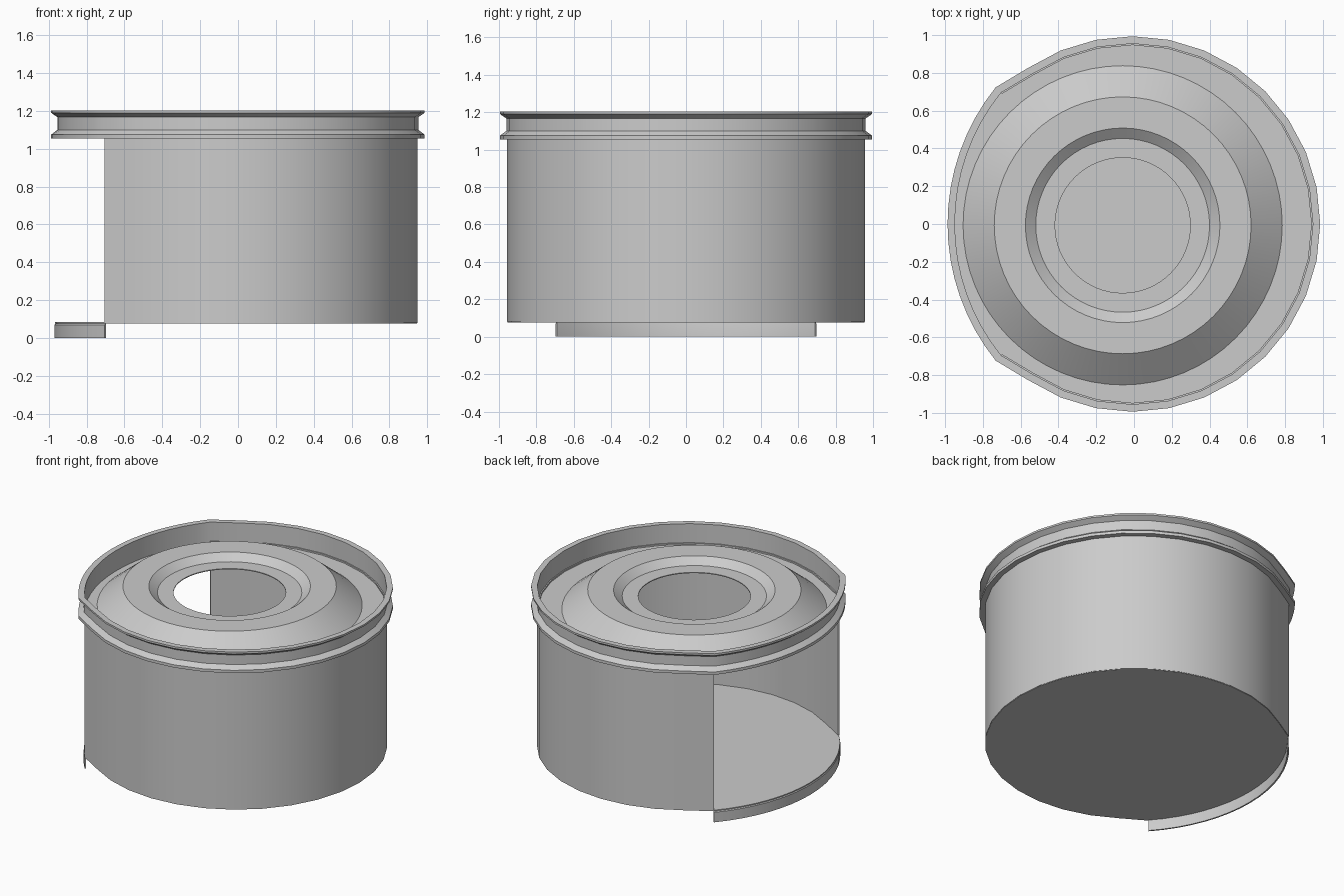
import bpy, bmesh
from math import pi, sin, cos, asin, radians

cube = bpy.data.objects.get("Cube")
if cube:
    bpy.data.objects.remove(cube, do_unlink=True)

CX = -0.008          # centre of the drum outline
SIDES = 32           # sides of the full circle
ARC = 16             # steps along the flatter arc over the opening

metal = bpy.data.materials.new("grey metal")
metal.use_nodes = True
metal.diffuse_color = (0.6, 0.6, 0.6, 1)
metal.node_tree.nodes["Principled BSDF"].inputs["Base Color"].default_value = (0.6, 0.6, 0.6, 1)


def drum_arc(r):
    """Three-quarter circle with its two end corners pulled outward."""
    n = SIDES * 3 // 8
    pts = []
    for i in range(-n, n + 1):
        a = 2 * pi * i / SIDES
        k = 1.03 * r if abs(i) == n else r
        pts.append((CX + k * cos(a), k * sin(a)))
    return pts


def opening_arc(r, bulge=0.985):
    """Flatter arc that joins the two corners on the open side."""
    h = 1.03 * r * sin(pi / 4)
    s = bulge * r - h
    rad = (h * h + s * s) / (2 * s)
    half = asin(h / rad)
    mid = CX - bulge * r + rad
    angles = [pi - half + 2 * half * i / ARC for i in range(ARC + 1)]
    return [(mid + rad * cos(a), rad * sin(a)) for a in angles]


def outline(r, bulge=0.985):
    return drum_arc(r) + opening_arc(r, bulge)[1:-1]


def lid_circle(r):
    n = SIDES * 2
    return [(-0.06 + r * cos(2 * pi * i / n), -0.007 + r * sin(2 * pi * i / n)) for i in range(n)]


def finish(name, bm):
    bmesh.ops.recalc_face_normals(bm, faces=bm.faces)
    mesh = bpy.data.meshes.new(name)
    bm.to_mesh(mesh)
    bm.free()
    mesh.materials.append(metal)
    ob = bpy.data.objects.new(name, mesh)
    bpy.context.collection.objects.link(ob)
    bpy.ops.object.select_all(action='DESELECT')
    ob.select_set(True)
    bpy.context.view_layer.objects.active = ob
    bpy.ops.object.shade_smooth_by_angle(angle=radians(25))
    return ob


def sweep(name, path, profile, closed):
    """Carry a closed profile of (radius, height) points along a path."""
    bm = bmesh.new()
    rings = [[bm.verts.new((x, y, z)) for x, y in path(r)] for r, z in profile]
    count = len(rings[0])
    for a, b in zip(rings, rings[1:] + rings[:1]):
        for i in range(count if closed else count - 1):
            j = (i + 1) % count
            bm.faces.new((a[i], a[j], b[j], b[i]))
    if not closed:
        for end in (0, -1):
            bm.faces.new([ring[end] for ring in rings])
    return finish(name, bm)


def plate(name, points, bottom, top):
    bm = bmesh.new()
    low = [bm.verts.new((x, y, bottom)) for x, y in points]
    high = [bm.verts.new((x, y, top)) for x, y in points]
    bm.faces.new(low)
    bm.faces.new(high)
    for i in range(len(low)):
        j = (i + 1) % len(low)
        bm.faces.new((low[i], low[j], high[j], high[i]))
    return finish(name, bm)


# Drum wall, open on one side
sweep("drum_wall", drum_arc, [(0.957, 0.08), (0.957, 1.07), (0.947, 1.07), (0.947, 0.08)], False)

# Floor and the apron hanging below it at the opening
plate("floor", outline(0.954, 1.005), 0.077, 0.084)
sweep("opening_apron", lambda r: opening_arc(r, 1.005),
      [(0.957, 0), (0.957, 0.07), (0.949, 0.08), (0.947, 0.07), (0.947, 0)], False)

# Grooved rim with two flanges
sweep("rim", outline,
      [(0.955, 1.055), (0.994, 1.055), (0.994, 1.075), (0.961, 1.1), (0.961, 1.167),
       (0.994, 1.19), (0.994, 1.203), (0.955, 1.203)], True)

# Flat border of the lid, filled between the rim outline and the raised ring
bm = bmesh.new()
edges = []
for loop in (outline(0.957), lid_circle(0.845)):
    verts = [bm.verts.new((x, y, 1.06)) for x, y in loop]
    edges += [bm.edges.new((v, verts[i - 1])) for i, v in enumerate(verts)]
bmesh.ops.triangle_fill(bm, edges=edges, use_beauty=True, normal=(0, 0, 1))
finish("lid_border", bm)

# Raised ring and sunken collar around the central hole
upper = [(0.845, 1.06), (0.68, 1.193), (0.515, 1.193), (0.46, 1.15), (0.358, 1.15)]
lower = [(r, z - 0.006) for r, z in reversed(upper)]
sweep("lid_raised_ring", lid_circle, upper + lower, True)
